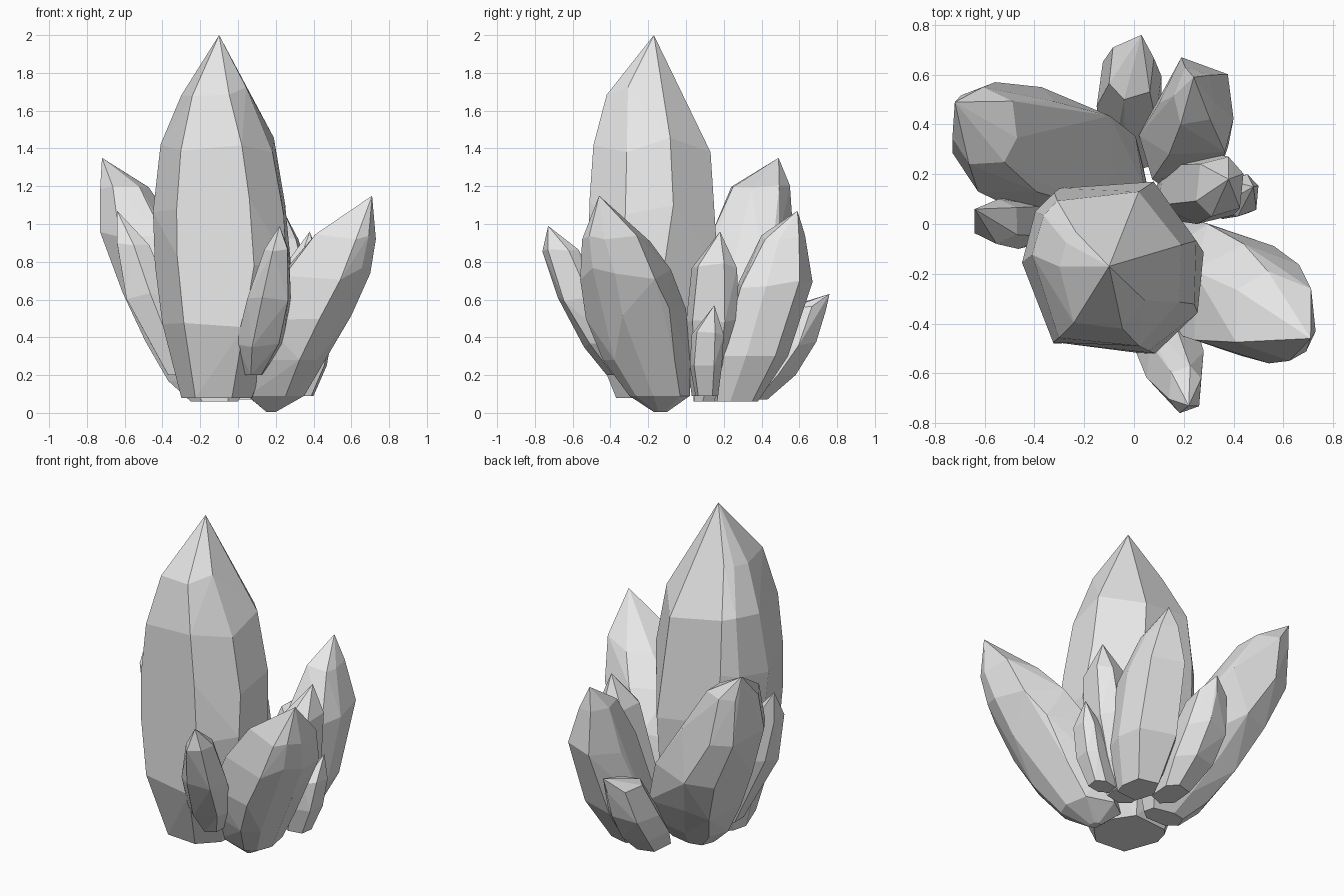
import bpy, bmesh, math, random
from mathutils import Vector

default_cube = bpy.data.objects.get("Cube")
if default_cube:
    bpy.data.objects.remove(default_cube, do_unlink=True)

# Single stone colour
stone = bpy.data.materials.new("grey_stone")
stone.use_nodes = True
colour = (0.8, 0.8, 0.8, 1)
stone.diffuse_color = colour
stone.node_tree.nodes["Principled BSDF"].inputs["Base Color"].default_value = colour


def fit(values, low, high):
    """Stretch a list of numbers so that it spans low to high."""
    a, b = min(values), max(values)
    return [low + (v - a) / (b - a) * (high - low) for v in values]


def squared(value):
    """Push a sine or cosine outwards, for a fuller section than an ellipse."""
    return math.copysign(abs(value) ** 0.8, value)


def slice_points(z, x0, x1, y0, y1, corners, rng):
    """Irregular polygon filling a rectangle at height z."""
    angles = [math.radians(c + rng.uniform(-4, 4)) for c in corners]
    xs = fit([squared(math.cos(a)) for a in angles], x0, x1)
    ys = fit([squared(math.sin(a)) for a in angles], y0, y1)
    lift = (x1 - x0) * 0.08 if z > 0.3 else 0
    return [Vector((x, y, z + rng.uniform(-lift, lift))) for x, y in zip(xs, ys)]


def crystal(name, tip, slices, corners=(20, 75, 140, 200, 260, 320), seed=1):
    """Faceted crystal: a hull around horizontal slices and a tip."""
    rng = random.Random(seed)
    bm = bmesh.new()
    bm.verts.new(tip)
    for extents in slices:
        for p in slice_points(*extents, corners, rng):
            bm.verts.new(p)
    hull = bmesh.ops.convex_hull(bm, input=bm.verts)
    loose = {v for v in hull["geom_interior"] + hull["geom_unused"] if isinstance(v, bmesh.types.BMVert)}
    bmesh.ops.delete(bm, geom=list(loose), context="VERTS")
    bmesh.ops.dissolve_limit(bm, angle_limit=math.radians(4), verts=bm.verts, edges=bm.edges)
    bmesh.ops.recalc_face_normals(bm, faces=bm.faces)
    mesh = bpy.data.meshes.new(name)
    bm.to_mesh(mesh)
    bm.free()
    mesh.materials.append(stone)
    obj = bpy.data.objects.new(name, mesh)
    bpy.context.collection.objects.link(obj)


# Each slice is: height, x from, x to, y from, y to
# Tall central crystal, with a broad flat front
crystal("main_crystal", (-0.1, -0.17, 2), [
    (1.7, -0.3, 0.05, -0.42, -0.02),
    (1.42, -0.41, 0.19, -0.49, 0.13),
    (1.1, -0.45, 0.25, -0.51, 0.16),
    (0.8, -0.44, 0.28, -0.52, 0.17),
    (0.43, -0.4, 0.23, -0.52, 0.14),
    (0.08, -0.3, 0.08, -0.37, 0.0)],
    corners=(10, 68, 124, 146, 175, 234, 288, 338), seed=4)

# Big leaning crystals
crystal("back_right_crystal", (-0.72, 0.49, 1.35), [
    (1.2, -0.73, -0.47, 0.24, 0.55),
    (0.93, -0.73, -0.29, 0.13, 0.57),
    (0.6, -0.61, -0.08, 0.05, 0.55),
    (0.35, -0.49, 0.04, 0.04, 0.42),
    (0.17, -0.37, 0.06, 0.04, 0.28),
    (0.06, -0.25, 0.0, 0.04, 0.18)],
    corners=(345, 32, 95, 135, 190, 245, 300), seed=2)
crystal("front_left_crystal", (0.71, -0.46, 1.15), [
    (0.92, 0.41, 0.73, -0.55, -0.19),
    (0.74, 0.24, 0.7, -0.56, -0.08),
    (0.52, 0.12, 0.6, -0.53, 0.0),
    (0.28, 0.08, 0.46, -0.44, 0.02),
    (0.09, 0.05, 0.35, -0.3, 0.02),
    (0.005, 0.15, 0.2, -0.17, -0.1)],
    corners=(35, 95, 150, 208, 285, 318, 350), seed=3)
crystal("back_crystal", (0.24, 0.59, 1.07), [
    (0.93, 0.16, 0.32, 0.4, 0.63),
    (0.68, 0.1, 0.4, 0.28, 0.67),
    (0.3, 0.02, 0.38, 0.18, 0.54),
    (0.06, 0.08, 0.28, 0.15, 0.38)],
    corners=(355, 38, 108, 175, 232, 318), seed=5)

# Small crystals around the foot
crystal("front_small_crystal", (0.22, -0.73, 0.99), [
    (0.86, 0.14, 0.27, -0.76, -0.57),
    (0.6, 0.05, 0.28, -0.68, -0.45),
    (0.36, -0.01, 0.24, -0.54, -0.3),
    (0.2, 0.03, 0.13, -0.42, -0.2)], seed=6)
crystal("right_small_crystal", (-0.64, 0.06, 1.07), [
    (0.9, -0.64, -0.47, -0.08, 0.1),
    (0.62, -0.59, -0.35, -0.1, 0.11),
    (0.2, -0.37, -0.2, -0.06, 0.09)],
    corners=(35, 90, 150, 210, 270, 330), seed=7)
crystal("back_small_crystal", (0.03, 0.76, 0.63), [
    (0.55, -0.1, 0.08, 0.5, 0.74),
    (0.36, -0.15, 0.11, 0.38, 0.69),
    (0.2, -0.14, 0.11, 0.28, 0.58),
    (0.07, -0.08, 0.08, 0.2, 0.43)], seed=8)
crystal("left_small_crystal", (0.38, 0.18, 0.96), [
    (0.78, 0.25, 0.44, 0.03, 0.27),
    (0.48, 0.16, 0.42, 0.0, 0.28),
    (0.25, 0.1, 0.34, 0.01, 0.25),
    (0.09, 0.08, 0.25, 0.03, 0.18)], seed=9)
crystal("left_tiny_crystal", (0.48, 0.15, 0.57), [
    (0.42, 0.36, 0.5, 0.03, 0.2),
    (0.25, 0.29, 0.47, 0.02, 0.19),
    (0.09, 0.25, 0.4, 0.05, 0.17)], seed=10)
